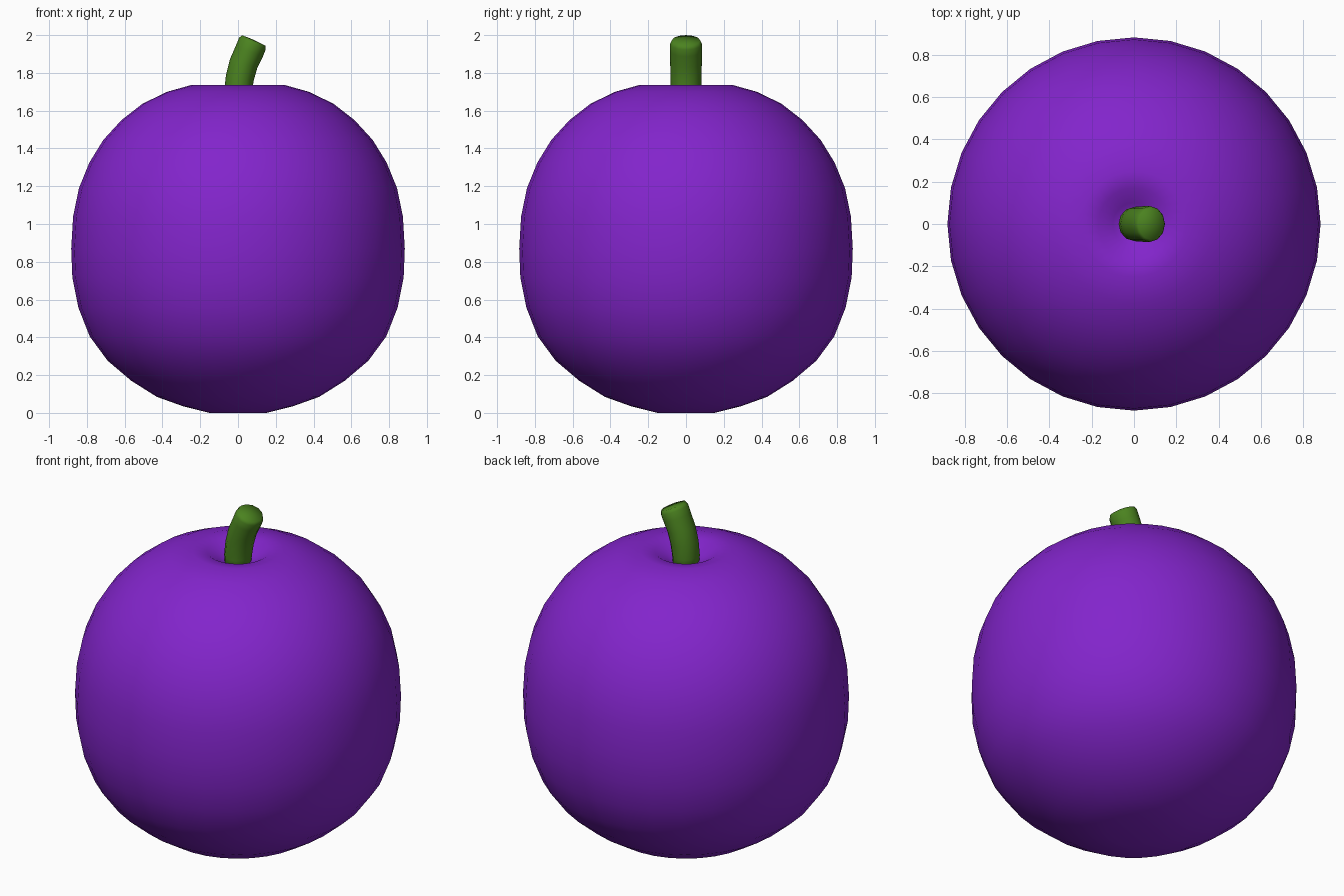
import bpy
import math
from mathutils import Vector, Matrix

cube = bpy.data.objects.get("Cube")
if cube:
    bpy.data.objects.remove(cube, do_unlink=True)


def make_material(name, rgb):
    mat = bpy.data.materials.new(name)
    mat.use_nodes = True
    color = (*rgb, 1.0)
    mat.diffuse_color = color
    bsdf = mat.node_tree.nodes["Principled BSDF"]
    bsdf.inputs["Base Color"].default_value = color
    bsdf.inputs["Roughness"].default_value = 0.6
    return mat


def ring(center, rx, ry, tilt, sides):
    """Ellipse of points around center, leaning towards +x by tilt."""
    turn = Matrix.Rotation(tilt, 3, 'Y')
    angles = [2 * math.pi * i / sides for i in range(sides)]
    return [center + turn @ Vector((rx * math.cos(a), ry * math.sin(a), 0))
            for a in angles]


def loft(name, rings, bottom, top, mat):
    """Skin a stack of rings, closed by a fan at each end."""
    n = len(rings[0])
    verts = [p for r in rings for p in r] + [bottom, top]
    low, high = len(verts) - 2, len(verts) - 1
    last = n * (len(rings) - 1)
    faces = []
    for i in range(n):
        j = (i + 1) % n
        faces.append((low, j, i))
        faces.append((high, last + i, last + j))
        for k in range(0, last, n):
            faces.append((k + i, k + j, k + n + j, k + n + i))
    mesh = bpy.data.meshes.new(name)
    mesh.from_pydata(verts, [], faces)
    mesh.materials.append(mat)
    obj = bpy.data.objects.new(name, mesh)
    bpy.context.collection.objects.link(obj)
    for poly in mesh.polygons:
        poly.use_smooth = True
    return obj


purple = make_material("plum purple", (0.225, 0.018, 0.6))
green = make_material("stem green", (0.07, 0.225, 0.014))

# Fruit body: radius and height from the base up into the top dimple
profile = [(0.15, 0.0), (0.29, 0.035), (0.43, 0.085), (0.565, 0.17),
           (0.69, 0.276), (0.785, 0.405), (0.845, 0.557), (0.877, 0.716),
           (0.883, 0.87), (0.873, 1.04), (0.842, 1.19), (0.787, 1.325),
           (0.713, 1.445), (0.617, 1.55), (0.505, 1.637), (0.375, 1.7),
           (0.25, 1.735), (0.17, 1.725), (0.1, 1.68)]
loft("fruit_body",
     [ring(Vector((0, 0, z)), r, r, 0, 32) for r, z in profile],
     Vector((0, 0, 0.006)), Vector((0, 0, 1.64)), purple)

# Curved stem: x, height, radius and lean of each section
sections = [(0.0, 1.62, 0.07, 0), (0.0, 1.7, 0.073, 3),
            (0.01, 1.775, 0.075, 10), (0.03, 1.85, 0.076, 17),
            (0.06, 1.915, 0.077, 22), (0.076, 1.954, 0.077, 24),
            (0.083, 1.972, 0.068, 24)]
loft("stem",
     [ring(Vector((x, 0, z)), r, r * 1.1, math.radians(lean), 12)
      for x, z, r, lean in sections],
     Vector((0, 0, 1.62)), Vector((0.084, 0, 1.975)), green)
